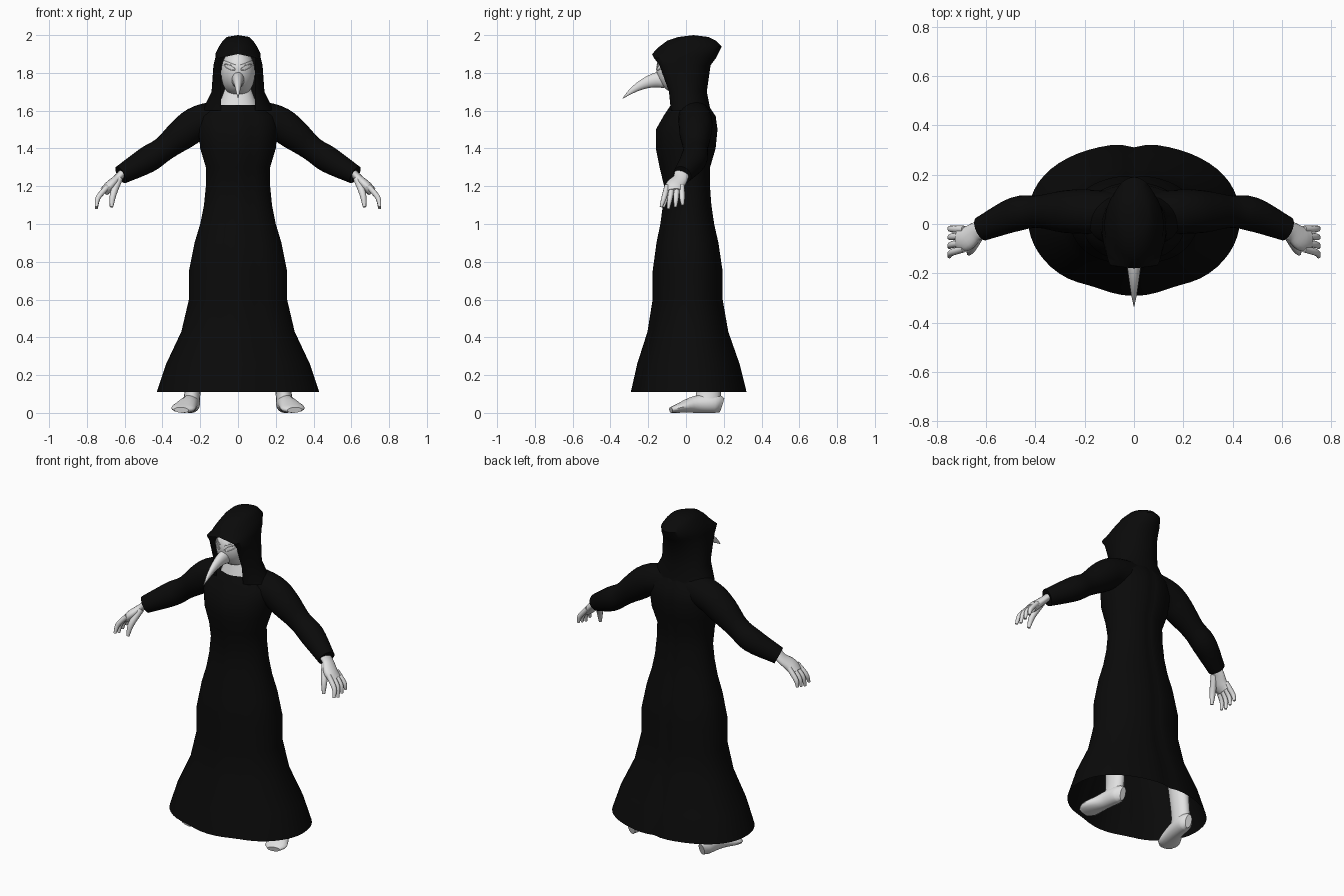
import bpy, bmesh, math
from mathutils import Vector

cube = bpy.data.objects.get("Cube")
if cube:
    bpy.data.objects.remove(cube, do_unlink=True)


def material(name, value):
    mat = bpy.data.materials.new(name)
    mat.use_nodes = True
    colour = (value, value, value, 1)
    mat.diffuse_color = colour
    bsdf = mat.node_tree.nodes["Principled BSDF"]
    bsdf.inputs["Base Color"].default_value = colour
    bsdf.inputs["Roughness"].default_value = .8
    return mat


BLACK = material("black_cloth", .003)
PALE = material("pale_grey", .75)


def finish(name, bm, mat, mirror=False):
    """Turn a bmesh into a smooth shaded object, mirrored if it is one of a pair."""
    bmesh.ops.remove_doubles(bm, verts=bm.verts, dist=.0005)
    bmesh.ops.recalc_face_normals(bm, faces=bm.faces)
    mesh = bpy.data.meshes.new(name)
    bm.to_mesh(mesh)
    bm.free()
    mesh.materials.append(mat)
    obj = bpy.data.objects.new(name, mesh)
    bpy.context.collection.objects.link(obj)
    bpy.ops.object.select_all(action="DESELECT")
    obj.select_set(True)
    bpy.context.view_layer.objects.active = obj
    bpy.ops.object.shade_smooth_by_angle(angle=math.radians(50))
    if mirror:
        modifier = obj.modifiers.new("mirror", "MIRROR")
        modifier.use_mirror_merge = False


def loft(name, rows, mat, folds=False, gap=0, gap_top=0, steps=14):
    """Stack oval rings given as (z, half width, front y, back y).
    Below gap_top the front is left open by gap on each side."""
    bm = bmesh.new()
    rings = []
    for z, width, front, back in rows:
        middle, depth = (front + back) / 2, (back - front) / 2
        opening = gap if z < gap_top else 0
        half = []
        for i in range(2 * steps + 1):
            angle = math.pi * i / (2 * steps)
            s, c = math.sin(angle), math.cos(angle)
            inner = opening if i < steps else 0
            if folds and c < 0:      # full back with a centre crease
                c = -abs(c) ** .85 * (1 - .05 * math.exp(-(s / .1) ** 2))
            elif folds:              # shallow dents beside the front panel
                c *= 1 - .05 * math.exp(-((s - .4) / .2) ** 2)
            half.append((inner + (width - inner) * s, middle - depth * c))
        outline = half + [(-x, y) for x, y in reversed(half[:-1])]
        rings.append([bm.verts.new((x, y, z)) for x, y in outline])
    for low, high in zip(rings, rings[1:]):
        for i in range(len(low) - 1):
            bm.faces.new((low[i], low[i + 1], high[i + 1], high[i]))
    finish(name, bm, mat)


def spline(points, steps=4):
    """Smooth curve through points of any dimension."""
    pts = [Vector(p) for p in points]
    pts = [2 * pts[0] - pts[1]] + pts + [2 * pts[-1] - pts[-2]]
    curve = []
    for a, b, c, d in zip(pts, pts[1:], pts[2:], pts[3:]):
        for i in range(steps):
            t = i / steps
            curve.append(b + (c - a) * t / 2 + (a - 2.5 * b + 2 * c - d / 2) * t ** 2
                         + (d - a + 3 * (b - c)) * t ** 3 / 2)
    return curve + [pts[-2]]


def tube(bm, points, side=(0, 1, 0), flat=1, sides=16):
    """Capped tube along (x, y, z, radius); an optional last value is the
    radius across the side axis, and flat scales that radius."""
    path = spline(points)
    centres = [p.to_3d() if len(p) == 3 else Vector(p[:3]) for p in path]
    last = len(path) - 1
    rings = []
    for i, p in enumerate(path):
        along = (centres[min(i + 1, last)] - centres[max(i - 1, 0)]).normalized()
        u = Vector(side)
        u = (u - along * u.dot(along)).normalized()
        v = along.cross(u)
        ring = []
        for j in range(sides):
            angle = math.tau * j / sides
            offset = u * p[3] * math.cos(angle) + v * p[-1] * flat * math.sin(angle)
            ring.append(bm.verts.new(centres[i] + offset))
        rings.append(ring)
    for low, high in zip(rings, rings[1:]):
        for j in range(sides):
            k = (j + 1) % sides
            bm.faces.new((low[j], low[k], high[k], high[j]))
    bm.faces.new(rings[0])
    bm.faces.new(rings[-1])


# Long robe, open at the hem: proportional skirt rings, then the chest
skirt = [(.11, .43), (.26, .38), (.43, .3), (.6, .26), (.75, .26),
         (.9, .23), (1, .2), (1.1, .18), (1.2, .17)]
chest = [(1.3, .17, -.14, .13), (1.4, .2, -.16, .16), (1.5, .21, -.16, .17),
         (1.57, .2, -.12, .16), (1.63, .12, -.08, .12)]
loft("robe", [(z, w, -.68 * w, .76 * w) for z, w in skirt] + chest, BLACK, folds=True)

# Hood with a face opening and a peaked brim
loft("hood", [
    (1.6, .19, -.08, .13), (1.7, .14, -.09, .11), (1.84, .13, -.14, .13),
    (1.88, .12, -.17, .16), (1.9, .12, -.18, .17), (1.94, .1, -.14, .19),
    (1.97, .08, -.1, .16), (1.99, .06, -.04, .12), (2, 0, .04, .04)],
    BLACK, gap=.09, gap_top=1.89)

# Neck
loft("neck", [(z, w, -.7 * w, .7 * w) for z, w in ((1.58, .12), (1.66, .09), (1.74, .06))], PALE)


# Face mask: an egg that leans forward toward the brow
def mask_row(z):
    t = (z - 1.68) / .24
    width = .09 * max(0, 1 - (2 * t - 1) ** 2) ** .4
    return z, width, -.04 * t - 1.5 * width, .6 * width


loft("mask", [mask_row(1.8 - .12 * math.cos(math.pi * i / 12)) for i in range(13)], PALE)


# Slanted almond eye rims and brows lying on the mask
def on_mask(x, lift):
    z, width, front, back = mask_row(1.83 + lift + .4 * (x - .045))
    middle, depth = (front + back) / 2, (back - front) / 2
    return x, middle - depth * math.sqrt(1 - (x / width) ** 2), z, .003


bm = bmesh.new()
turns = [math.tau * i / 8 for i in range(9)]
tube(bm, [on_mask(.045 + .028 * math.cos(a), .012 * math.sin(a)) for a in turns],
     side=(0, 1, .1), sides=6)
tube(bm, [on_mask(.015 * i, .025) for i in range(1, 6)], sides=6)
finish("eye_rims", bm, PALE, mirror=True)

# Curved beak tapering to a point
bm = bmesh.new()
steps = [i / 6 for i in range(7)]
tube(bm, [(0, -.12 - .215 * t, 1.765 - .1 * t * t, .034 * (1 - t) ** .8 + .001) for t in steps],
     side=(1, 0, 0), flat=1.3)
finish("beak", bm, PALE)

# Sleeves
bm = bmesh.new()
tube(bm, [(.05, .04, 1.57, .09), (.2, .05, 1.54, .09), (.29, .05, 1.48, .085),
          (.39, .05, 1.4, .066), (.48, .04, 1.34, .07), (.62, -.02, 1.26, .05)], sides=24)
finish("sleeves", bm, BLACK, mirror=True)

# Hands: palm, four fingers and thumb
bm = bmesh.new()
tube(bm, [(.6, -.02, 1.28, .04), (.64, -.03, 1.24, .04),
          (.68, -.06, 1.2, .05), (.71, -.06, 1.17, .045)], flat=.55)
for i in range(4):
    y = -.1 + .026 * i
    tip = y - .032 + .012 * i
    tube(bm, [(.69, y, 1.2, .015), (.74, (y + tip) / 2, 1.14, .014),
              (.75, tip, 1.08 + .01 * abs(i - 1), .008)], sides=10)
tube(bm, [(.63, -.05, 1.24, .02), (.66, -.1, 1.16, .018), (.67, -.12, 1.09, .009)],
     side=(1, 0, 0), sides=10)
finish("hands", bm, PALE, mirror=True)

# Bare feet, as thick as they are high so the soles lie flat
bm = bmesh.new()
foot = [(.24, .19, .04, .02), (.245, .15, .05, .045), (.26, .05, .045, .05),
        (.29, -.04, .025, .065), (.3, -.08, .015, .04)]
tube(bm, [(x, y, z, r, z) for x, y, z, r in foot], side=(1, 0, 0))
finish("feet", bm, PALE, mirror=True)

# Lower legs inside the skirt
bm = bmesh.new()
tube(bm, [(.25, .11, .04, .07), (.24, .12, .12, .065), (.23, .11, .3, .07)], flat=.65)
finish("lower_legs", bm, PALE, mirror=True)
